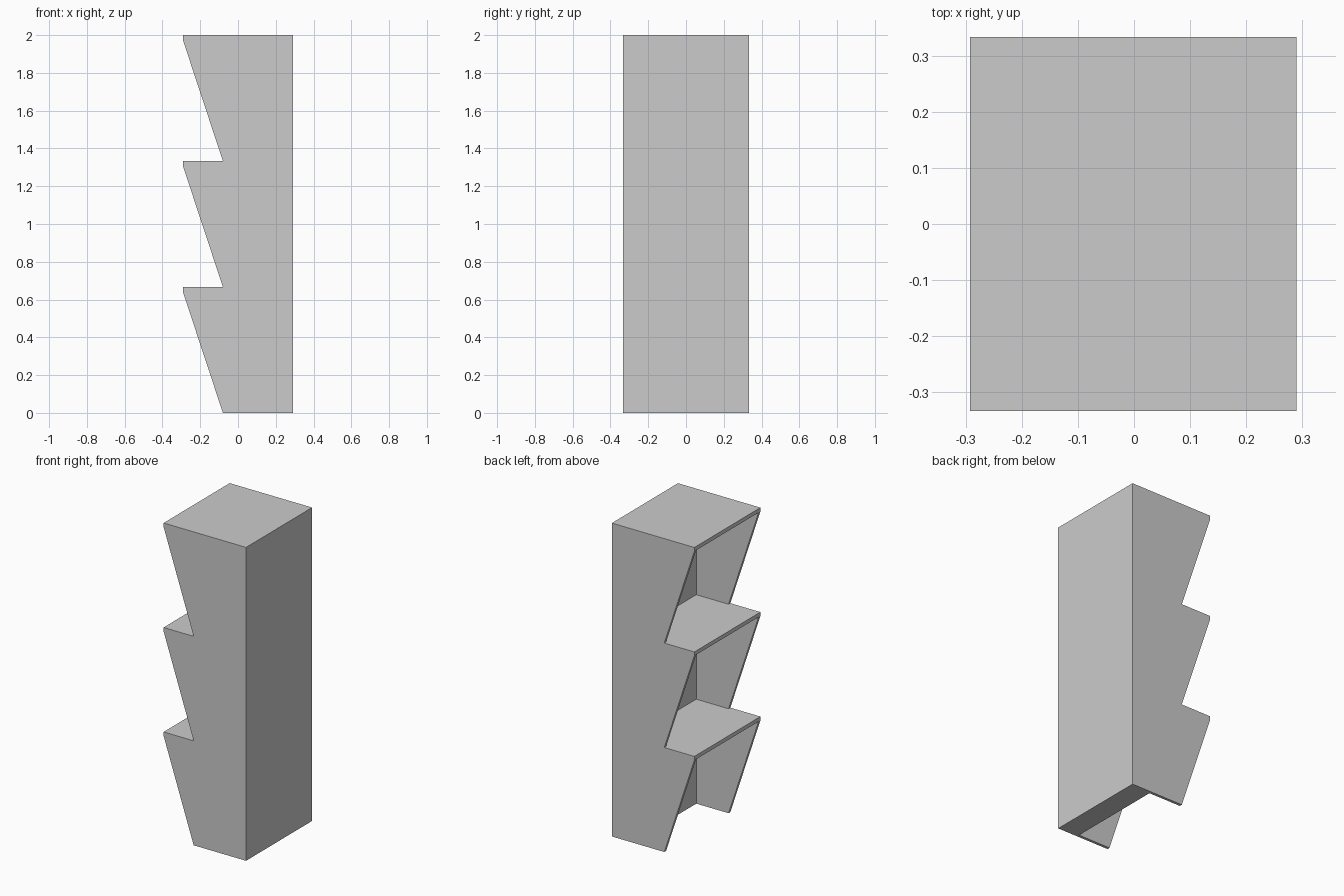
import bpy, bmesh

if "Cube" in bpy.data.objects:
    bpy.data.objects.remove(bpy.data.objects["Cube"])

TIERS = 3
H = 2 / TIERS            # height of one tier
HW = 0.333               # half width (y)
FRONT, REAR = -0.292, 0.29
NOTCH = -0.08            # depth of the sawtooth notch
INNER = 0.148            # inner face of the thick back
T = 0.018                # side panel thickness
LIP = 0.025              # shelf thickness


def prism(name, profile, y0, y1):
    """Extrude an x/z profile from y0 to y1."""
    bm = bmesh.new()
    face = bm.faces.new([bm.verts.new((x, y0, z)) for x, z in profile])
    ext = bmesh.ops.extrude_face_region(bm, geom=[face])
    verts = [g for g in ext["geom"] if isinstance(g, bmesh.types.BMVert)]
    bmesh.ops.translate(bm, verts=verts, vec=(0, y1 - y0, 0))
    bmesh.ops.recalc_face_normals(bm, faces=bm.faces[:])
    mesh = bpy.data.meshes.new(name)
    bm.to_mesh(mesh)
    bm.free()
    obj = bpy.data.objects.new(name, mesh)
    bpy.context.collection.objects.link(obj)
    return obj


def rect(x0, x1, z0, z1):
    return [(x0, z0), (x1, z0), (x1, z1), (x0, z1)]


# Sawtooth side panels
saw = [(REAR, 2), (REAR, 0)]
for i in range(TIERS):
    top = (i + 1) * H
    saw += [(NOTCH, i * H), (FRONT, top - LIP), (FRONT, top)]
prism("side_panel_front", saw, -HW, -HW + T)
prism("side_panel_back", saw, HW - T, HW)

# Thick back between the side panels
prism("back_panel", rect(INNER, REAR, 0, 2), -HW + T, HW - T)

# One shelf on top of each open tier; the lowest tier has no floor
for i in range(TIERS):
    top = (i + 1) * H
    prism(f"shelf_{i + 1}", rect(FRONT, INNER, top - LIP, top), -HW + T, HW - T)
